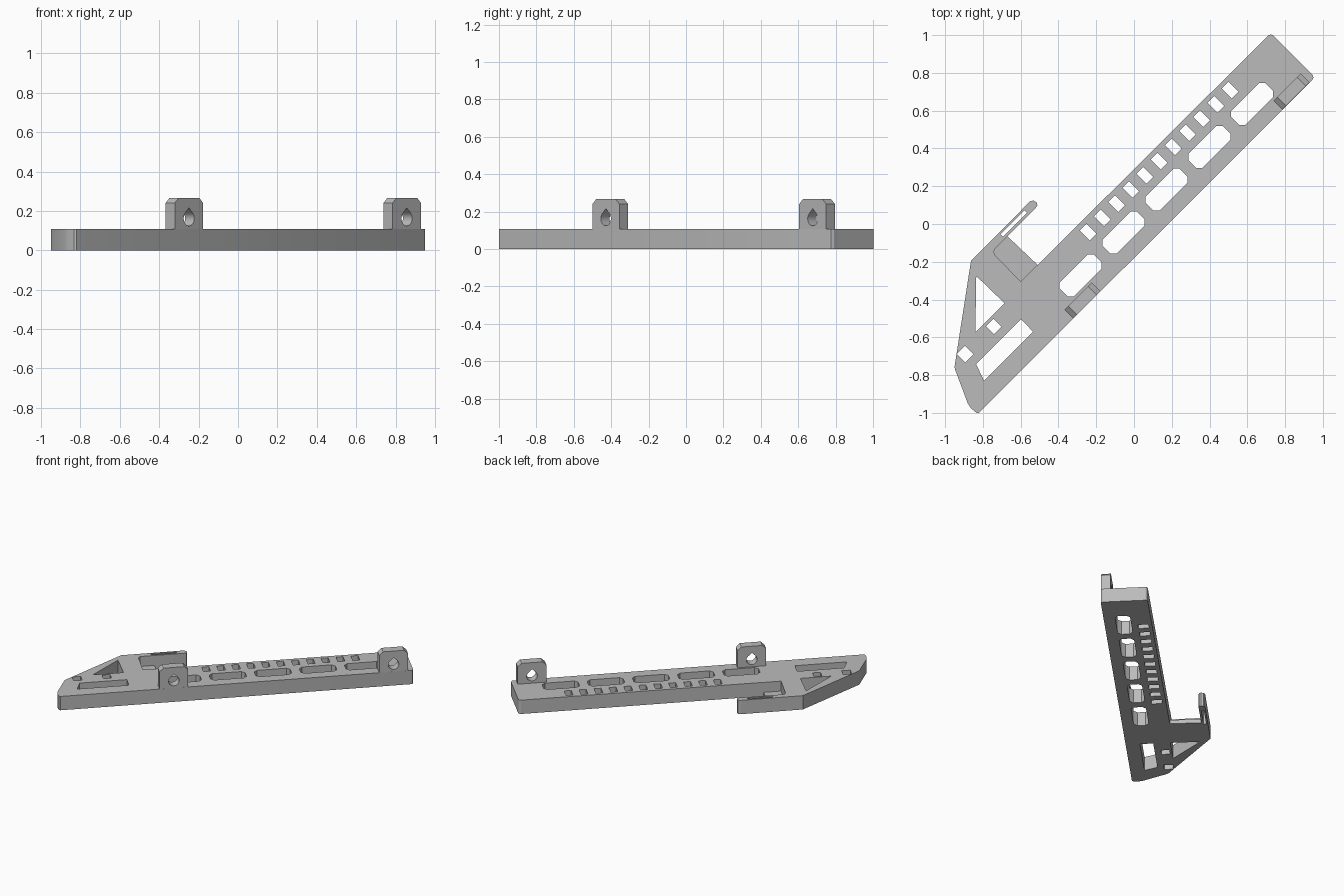
import bpy, bmesh, math
from mathutils import Matrix

if "Cube" in bpy.data.objects:
    bpy.data.objects.remove(bpy.data.objects["Cube"])

grey = bpy.data.materials.new("grey plastic")
grey.diffuse_color = (0.5, 0.5, 0.5, 1)
grey.use_nodes = True
grey.node_tree.nodes["Principled BSDF"].inputs["Base Color"].default_value = grey.diffuse_color

# Bar frame: u runs along the bar, v across it
TURN = Matrix.Rotation(math.radians(45), 4, 'Z')
TOP = 0.107


def prism(bm, pts, z0, z1, matrix=None):
    """Extrude a flat outline from z0 to z1, optionally transformed."""
    verts = [bm.verts.new((x, y, z0)) for x, y in pts]
    face = bm.faces.new(verts)
    out = bmesh.ops.extrude_face_region(bm, geom=[face])
    new = [g for g in out["geom"] if isinstance(g, bmesh.types.BMVert)]
    bmesh.ops.translate(bm, verts=new, vec=(0, 0, z1 - z0))
    if matrix:
        bmesh.ops.transform(bm, matrix=matrix, verts=verts + new)


def finish(bm, name):
    bmesh.ops.recalc_face_normals(bm, faces=bm.faces)
    me = bpy.data.meshes.new(name)
    bm.to_mesh(me)
    bm.free()
    me.materials.append(grey)
    ob = bpy.data.objects.new(name, me)
    bpy.context.collection.objects.link(ob)
    return ob


def cut(ob, cutter):
    """Subtract the cutter, then discard it."""
    mod = ob.modifiers.new("cut", 'BOOLEAN')
    mod.operation, mod.solver, mod.object = 'DIFFERENCE', 'EXACT', cutter
    bpy.context.view_layer.objects.active = ob
    bpy.ops.object.modifier_apply(modifier=mod.name)
    bpy.data.objects.remove(cutter)


def box(u, v, du, dv, c=0.0):
    """Rectangle outline with optional chamfered corners."""
    a, b = du / 2, dv / 2
    if not c:
        return [(u - a, v - b), (u + a, v - b), (u + a, v + b), (u - a, v + b)]
    return [(u - a + c, v - b), (u + a - c, v - b), (u + a, v - b + c), (u + a, v + b - c),
            (u + a - c, v + b), (u - a + c, v + b), (u - a, v + b - c), (u - a, v - b + c)]


# Base plate: bar, tapered tail and thin side arm
bm = bmesh.new()
prism(bm, [(-0.82, -1.0), (0.945, 0.765), (0.95, 0.775), (0.945, 0.79), (0.735, 1.0),
           (0.725, 1.003), (0.713, 1.0), (-0.51, -0.217), (-0.67, -0.065), (-0.52, 0.085),
           (-0.511, 0.1), (-0.516, 0.115), (-0.532, 0.124), (-0.55, 0.12), (-0.863, -0.195),
           (-0.95, -0.755), (-0.948, -0.768), (-0.88, -0.95), (-0.865, -0.973),
           (-0.846, -0.99), (-0.833, -1.0)], 0, TOP)
plate = finish(bm, "base_plate")

# Openings in the plate
bm = bmesh.new()
for i in range(5):        # long windows along the bar
    prism(bm, box(-0.392 + 0.321 * i, 0.007, 0.256, 0.105, 0.023), -0.1, 0.3, TURN)
for i in range(11):       # row of small slots
    prism(bm, box(-0.2015 + 0.1062 * i, 0.142, 0.05, 0.075), -0.1, 0.3, TURN)
for u, v, s in ((-0.909, 0.142, 0.06), (-1.119, 0.145, 0.064)):   # tail holes
    prism(bm, box(u, v, s - 0.003, s), -0.1, 0.3, TURN)
prism(bm, box(-0.448, 0.452, 0.18, 0.018), -0.1, 0.3, TURN)       # arm slit
prism(bm, [(-0.835, -0.275), (-0.84, -0.575), (-0.685, -0.42)], -0.1, 0.3)
prism(bm, [(-0.836, -0.741), (-0.794, -0.831), (-0.534, -0.571), (-0.598, -0.503)], -0.1, 0.3)
# Shallow pocket beside the arm
prism(bm, [(-0.742, -0.15), (-0.735, -0.165), (-0.60, -0.305), (-0.49, -0.195),
           (-0.65, -0.045), (-0.738, -0.133)], 0.03, 0.3)
cut(plate, finish(bm, "plate_cutter"))

# Upright lugs with chamfered tops and teardrop holes
STAND = TURN @ Matrix.Rotation(math.radians(90), 4, 'X')
R = 0.038
for name, u in (("rear_lug", -0.479), ("front_lug", 1.085)):
    a = 0.102
    bm = bmesh.new()
    prism(bm, [(u - a, TOP - 0.001), (u + a, TOP - 0.001), (u + a, 0.24), (u + a - 0.028, 0.266),
               (u - a + 0.028, 0.266), (u - a, 0.24)], 0.061, 0.127, STAND)
    lug = finish(bm, name)
    bm = bmesh.new()
    arc = [math.radians(135 + 270 * k / 24) for k in range(25)]
    drop = [(u + R * math.cos(t), 0.162 + R * math.sin(t)) for t in arc]
    prism(bm, drop + [(u, 0.162 + R * math.sqrt(2))], 0.0, 0.2, STAND)
    cut(lug, finish(bm, "hole_cutter"))

# Smooth the hole walls only
for ob in bpy.context.scene.objects:
    ob.select_set(True)
bpy.ops.object.shade_smooth_by_angle(angle=math.radians(25))
